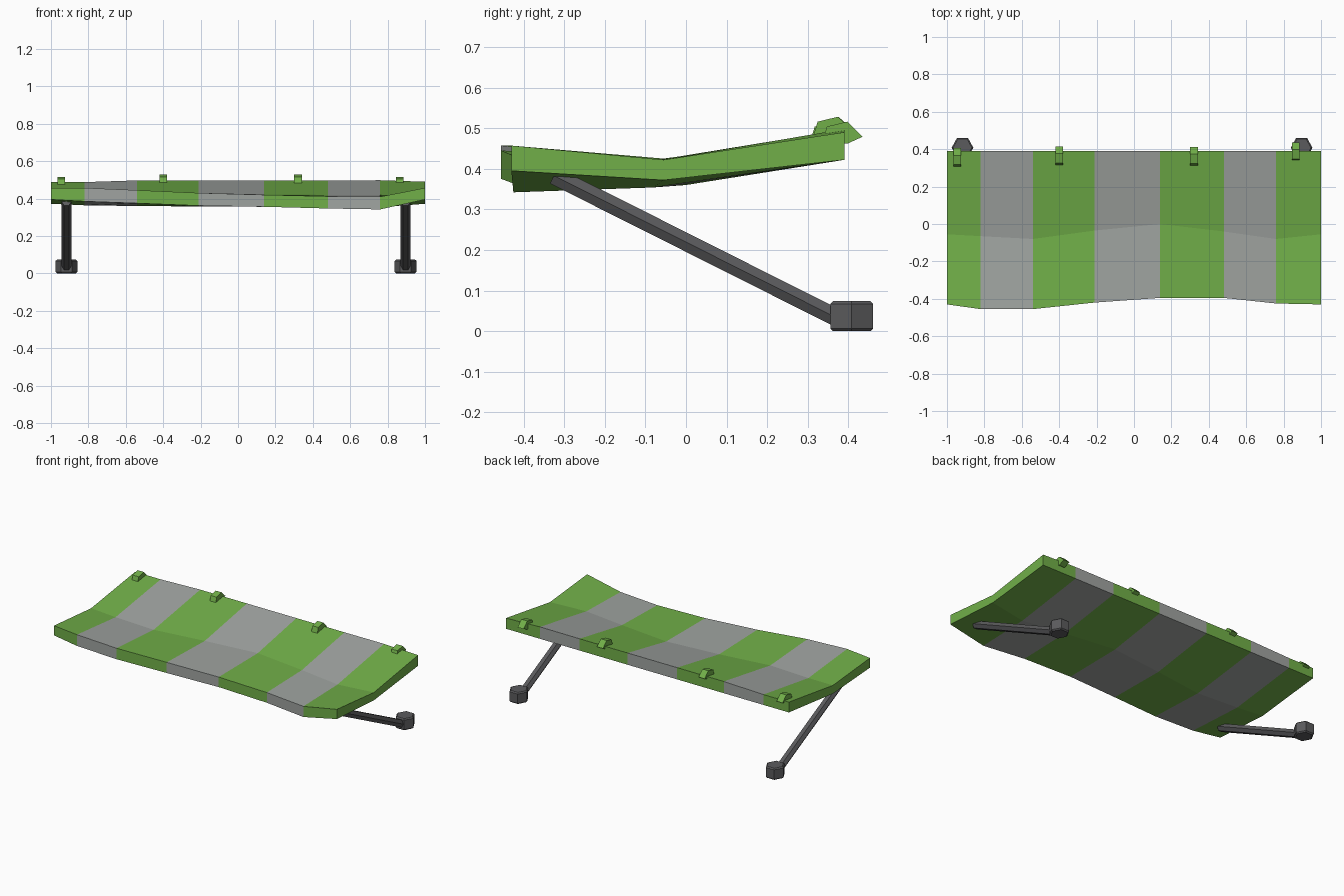
import bpy, bmesh, math
from mathutils import Vector

if "Cube" in bpy.data.objects:
    bpy.data.objects.remove(bpy.data.objects["Cube"])


def material(name, rgb):
    m = bpy.data.materials.new(name)
    m.diffuse_color = (*rgb, 1)
    m.use_nodes = True
    m.node_tree.nodes["Principled BSDF"].inputs["Base Color"].default_value = m.diffuse_color
    return m


green = material("leaf green", (0.165, 0.43, 0.066))
grey = material("light grey", (0.35, 0.37, 0.355))
dark = material("dark grey", (0.105, 0.105, 0.11))


def finish(name, bm, mats):
    bmesh.ops.recalc_face_normals(bm, faces=bm.faces[:])
    me = bpy.data.meshes.new(name)
    bm.to_mesh(me)
    bm.free()
    for m in mats:
        me.materials.append(m)
    ob = bpy.data.objects.new(name, me)
    bpy.context.collection.objects.link(ob)
    return ob


def prism(name, ring_a, ring_b, mat, bevel=0):
    # Solid between two matching rings of points
    bm = bmesh.new()
    a = [bm.verts.new(p) for p in ring_a]
    b = [bm.verts.new(p) for p in ring_b]
    n = len(a)
    bm.faces.new(a)
    bm.faces.new(b)
    caps = set(bm.faces)
    for i in range(n):
        bm.faces.new((a[i], a[(i + 1) % n], b[(i + 1) % n], b[i]))
    if bevel:
        edges = [e for e in bm.edges if any(f in caps for f in e.link_faces)]
        bmesh.ops.bevel(bm, geom=edges, offset=bevel, segments=1, affect='EDGES')
    return finish(name, bm, [mat])


# Sagging striped canopy: one station per stripe border
# x, front y, front top, front bottom, mid y, mid top, mid bottom, back top
stations = [
    (-1.00, -0.43, 0.457, 0.395, -0.055, 0.425, 0.372, 0.488),
    (-0.82, -0.455, 0.457, 0.385, -0.065, 0.420, 0.364, 0.488),
    (-0.54, -0.455, 0.445, 0.375, -0.080, 0.420, 0.360, 0.497),
    (-0.21, -0.42, 0.430, 0.362, -0.035, 0.420, 0.358, 0.497),
    (0.14, -0.395, 0.420, 0.356, 0.000, 0.422, 0.360, 0.497),
    (0.48, -0.395, 0.412, 0.347, -0.040, 0.420, 0.357, 0.497),
    (0.76, -0.425, 0.410, 0.342, -0.080, 0.418, 0.354, 0.498),
    (1.00, -0.43, 0.457, 0.395, -0.055, 0.422, 0.372, 0.490),
]
bm = bmesh.new()
rings = []
for x, fy, ft, fb, my, mt, mb, bt in stations:
    pts = [(fy, fb), (fy, ft), (my, mt), (0.39, bt), (0.39, 0.422), (my, mb)]
    rings.append([bm.verts.new((x, y, z)) for y, z in pts])
for c, (a, b) in enumerate(zip(rings, rings[1:])):
    for i in range(6):
        j = (i + 1) % 6
        bm.faces.new((a[i], a[j], b[j], b[i])).material_index = c % 2
for r in (rings[0], rings[-1]):
    bm.faces.new((r[0], r[1], r[2], r[5]))
    bm.faces.new((r[5], r[2], r[3], r[4]))
finish("canopy", bm, [green, grey])

# Slanted hexagonal struts with hexagonal wall feet
for side, x in (("left", -0.917), ("right", 0.896)):
    top, bot = Vector((x, -0.325, 0.383)), Vector((x, 0.385, 0.026))
    up = (bot - top).normalized().cross(Vector((1, 0, 0)))
    sect = [(math.cos(k * math.pi / 3), math.sin(k * math.pi / 3)) for k in range(6)]
    ring = [Vector((0.026 * c, 0, 0)) + up * 0.025 * s for c, s in sect]
    prism(side + "_strut", [top + p for p in ring], [bot + p for p in ring], dark)
    hexa = [(x + 0.058 * c, 0.408 + 0.061 * s) for c, s in sect]
    prism(side + "_foot", [(*p, 0) for p in hexa], [(*p, 0.074) for p in hexa],
          dark, 0.007)

# Small clips along the back edge
profile = [(0, -0.01), (0.012, 0.03), (0.062, 0.042), (0.1, 0.005), (0.063, -0.012)]
for i, (x, y, z) in enumerate([(-0.945, 0.305, 0.474), (-0.40, 0.314, 0.486),
                               (0.32, 0.312, 0.486), (0.865, 0.335, 0.474)]):
    rings = [[(x + s * 0.021, y + py, z + pz) for py, pz in profile] for s in (-1, 1)]
    prism(f"edge_clip_{i + 1}", rings[0], rings[1], green)
